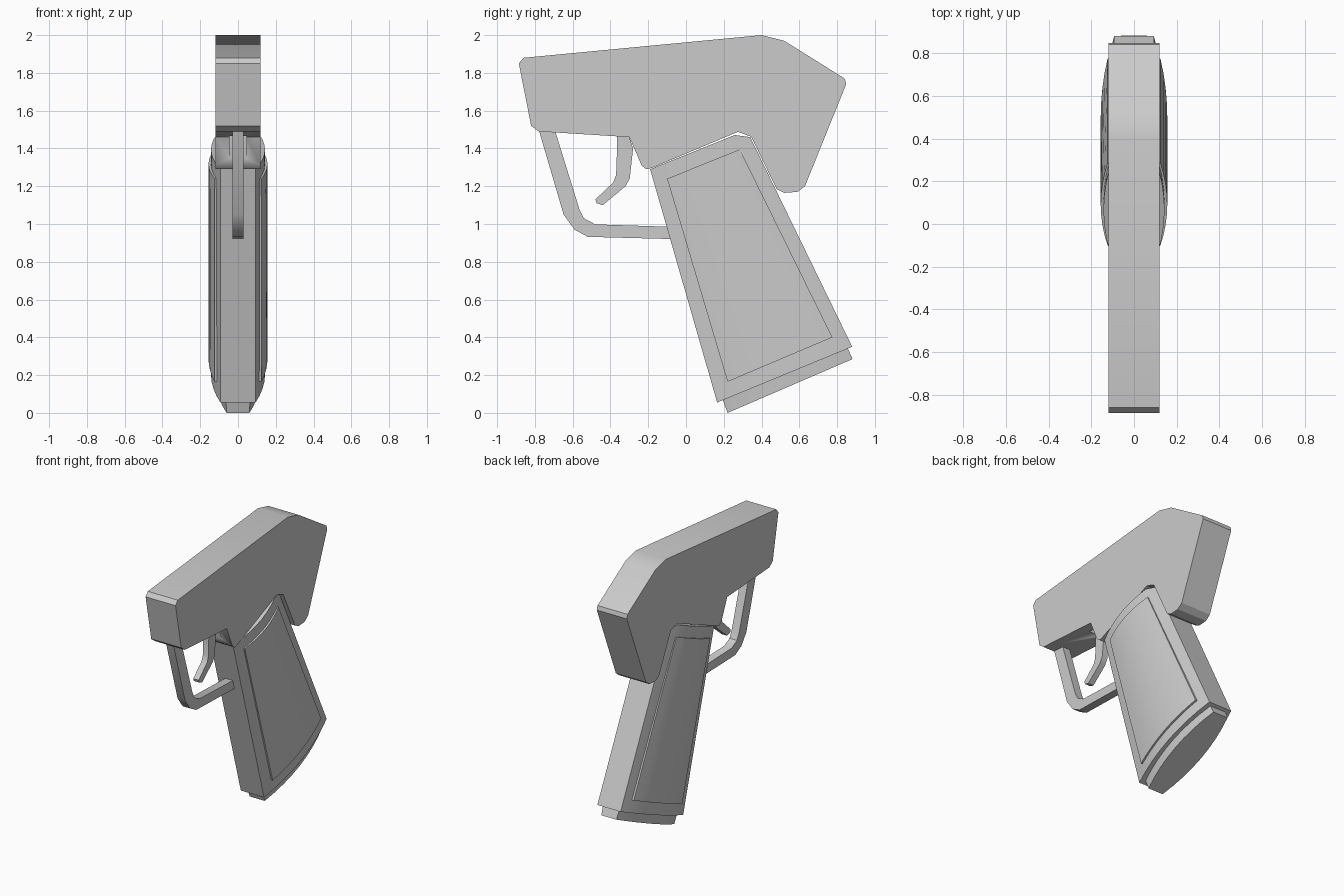
import bpy, bmesh
from mathutils import Vector

if "Cube" in bpy.data.objects:
    bpy.data.objects.remove(bpy.data.objects["Cube"])


def finish(name, bm):
    bmesh.ops.recalc_face_normals(bm, faces=bm.faces[:])
    me = bpy.data.meshes.new(name)
    bm.to_mesh(me)
    bm.free()
    ob = bpy.data.objects.new(name, me)
    bpy.context.collection.objects.link(ob)
    bpy.ops.object.select_all(action='DESELECT')
    ob.select_set(True)
    bpy.context.view_layer.objects.active = ob
    bpy.ops.object.shade_smooth_by_angle(angle=0.5)
    return ob


def plate(name, profile, half):
    """Side profile (y, z) extruded symmetrically across x."""
    bm = bmesh.new()
    face = bm.faces.new([bm.verts.new((-half, y, z)) for y, z in profile])
    ext = bmesh.ops.extrude_face_region(bm, geom=[face])['geom']
    bmesh.ops.translate(bm, vec=(2 * half, 0, 0),
                        verts=[v for v in ext if isinstance(v, bmesh.types.BMVert)])
    return finish(name, bm)


def bulged(name, top, bottom, edge_t, mid_t, edge_b, mid_b, tip=None, n=8):
    """Block with sides swelling from the front and back edges to the middle."""
    bm = bmesh.new()
    rings = []
    for (a, b), e, m in ((top, edge_t, mid_t), (bottom, edge_b, mid_b)):
        rows = []
        for s in (-1, 1):
            row = []
            for i in range(n + 1):
                u = i / n
                p = Vector(a).lerp(Vector(b), u)
                if tip and i == n and a is top[0]:
                    p = Vector(tip)
                w = e + (m - e) * (1 - (2 * u - 1) ** 2)
                row.append(bm.verts.new((s * w, p.x, p.y)))
            rows.append(row)
        rings.append(rows[0] + rows[1][::-1])
    t, b = rings
    k = len(t)
    for i in range(k):
        j = (i + 1) % k
        bm.faces.new((t[i], t[j], b[j], b[i]))
    for r in rings:                      # end caps as strips
        for i in range(n):
            bm.faces.new((r[i], r[i + 1], r[k - 2 - i], r[k - 1 - i]))
    return finish(name, bm)


# Upper body
body = plate("upper_body", [
    (-0.86, 1.88), (-0.885, 1.85), (-0.82, 1.52), (-0.78, 1.49), (-0.30, 1.46),
    (-0.235, 1.31), (-0.21, 1.29), (-0.18, 1.297), (0.275, 1.488), (0.345, 1.462),
    (0.48, 1.185), (0.52, 1.165), (0.59, 1.17), (0.63, 1.20), (0.848, 1.74),
    (0.84, 1.77), (0.52, 1.97), (0.40, 2.0)], 0.12)

# Trigger slot in the underside
cutter = plate("slot_cutter", [(-0.40, 1.25), (-0.25, 1.25), (-0.25, 1.56), (-0.40, 1.56)], 0.045)
cutter.hide_render = True
cutter.hide_viewport = True
cut = body.modifiers.new("slot", 'BOOLEAN')
cut.object = cutter
cut.operation = 'DIFFERENCE'
cut.solver = 'EXACT'

# Grip, raised side panels and base plate
bulged("grip", ((-0.19, 1.29), (0.322, 1.497)), ((0.165, 0.055), (0.88, 0.35)),
       0.093, 0.143, 0.093, 0.143, tip=(0.34, 1.46))
bulged("grip_panels", ((-0.10, 1.24), (0.285, 1.395)), ((0.22, 0.165), (0.775, 0.40)),
       0.124, 0.156, 0.124, 0.156)
bulged("base_plate", ((0.193, 0.072), (0.855, 0.345)), ((0.22, 0.0), (0.882, 0.285)),
       0.065, 0.115, 0.06, 0.11)

# Trigger guard and trigger
plate("trigger_guard", [
    (-0.78, 1.50), (-0.648, 1.05), (-0.59, 0.97), (-0.52, 0.932), (0.02, 0.918),
    (0.02, 0.982), (-0.48, 0.998), (-0.54, 1.03), (-0.565, 1.08), (-0.695, 1.50)], 0.03)
plate("trigger", [
    (-0.365, 1.56), (-0.365, 1.40), (-0.37, 1.26), (-0.385, 1.22), (-0.48, 1.13),
    (-0.473, 1.11), (-0.44, 1.10), (-0.32, 1.20), (-0.298, 1.24), (-0.28, 1.40),
    (-0.30, 1.46), (-0.30, 1.56)], 0.022)
